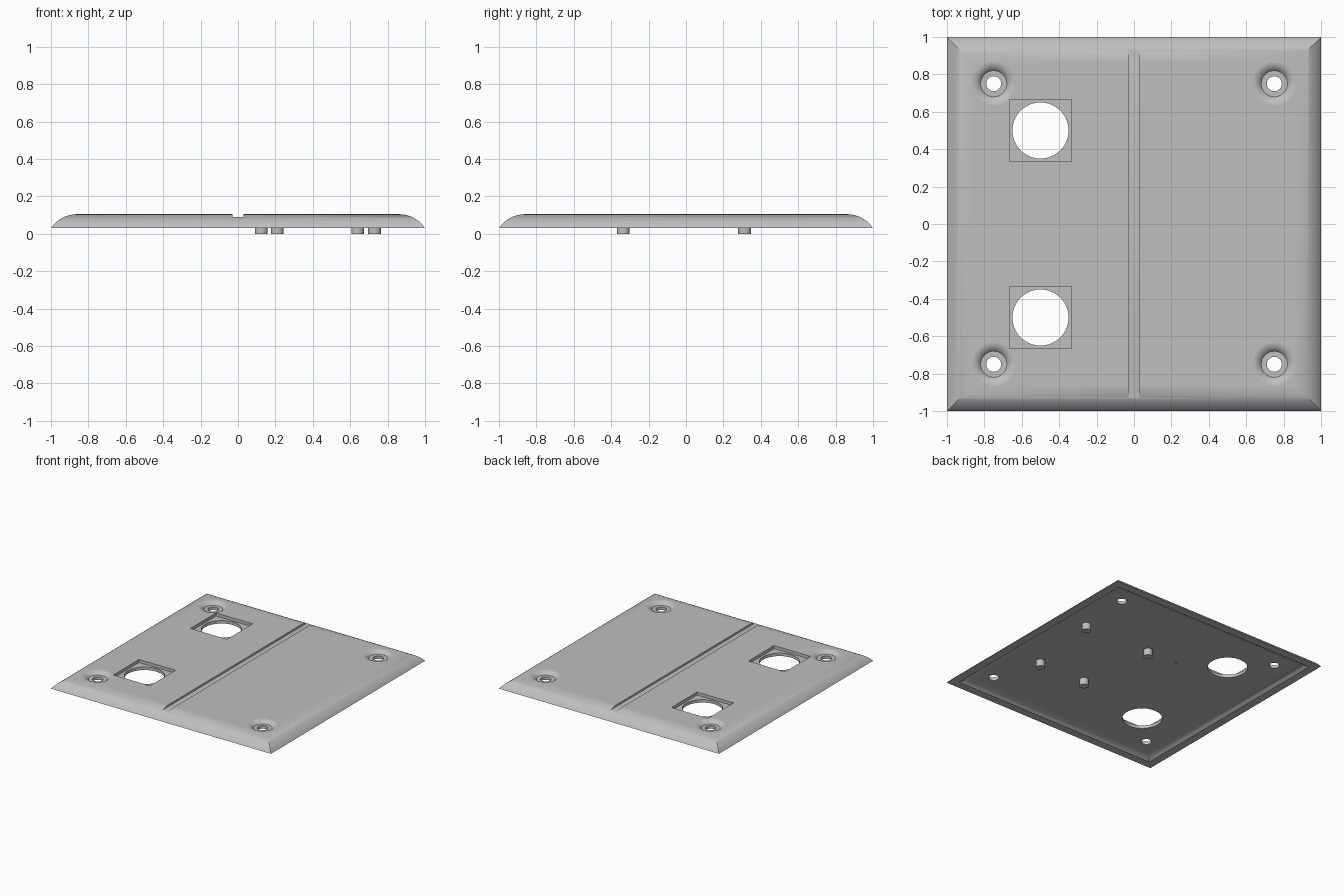
import bpy, bmesh
from math import sin, cos, pi, asin

cube = bpy.data.objects.get("Cube")
if cube:
    bpy.data.objects.remove(cube, do_unlink=True)

grey = bpy.data.materials.new("plain grey")
grey.use_nodes = True
colour = (0.52, 0.52, 0.52, 1)
grey.diffuse_color = colour
grey.node_tree.nodes["Principled BSDF"].inputs["Base Color"].default_value = colour

TOP, RIM, CEILING = 0.105, 0.03, 0.056


def add_object(name, bm):
    bmesh.ops.recalc_face_normals(bm, faces=bm.faces)
    mesh = bpy.data.meshes.new(name)
    bm.to_mesh(mesh)
    bm.free()
    mesh.materials.append(grey)
    obj = bpy.data.objects.new(name, mesh)
    bpy.context.collection.objects.link(obj)
    return obj


def loft(name, rings):
    """Skin a stack of closed rings and cap both ends."""
    bm = bmesh.new()
    loops = [[bm.verts.new(p) for p in ring] for ring in rings]
    n = len(loops[0])
    for a, b in zip(loops, loops[1:]):
        for i in range(n):
            j = (i + 1) % n
            bm.faces.new((a[i], a[j], b[j], b[i]))
    bm.faces.new(loops[0])
    bm.faces.new(loops[-1])
    return add_object(name, bm)


def square(d, z):
    return [(-d, -d, z), (d, -d, z), (d, d, z), (-d, d, z)]


def circle(x, y, r, z, n=48):
    return [(x + r * cos(2 * pi * i / n), y + r * sin(2 * pi * i / n), z) for i in range(n)]


def revolve(name, x, y, profile, n=48):
    return loft(name, [circle(x, y, r, z, n) for r, z in profile])


def box(name, x, y, wx, wy, z0, z1):
    return loft(name, [[(x + sx * wx, y + sy * wy, z) for sx, sy in
                        ((-1, -1), (1, -1), (1, 1), (-1, 1))] for z in (z0, z1)])


def select_only(obj):
    bpy.ops.object.select_all(action='DESELECT')
    obj.select_set(True)
    bpy.context.view_layer.objects.active = obj


def cut(target, cutter):
    mod = target.modifiers.new("cut", 'BOOLEAN')
    mod.operation, mod.solver, mod.object = 'DIFFERENCE', 'EXACT', cutter
    select_only(target)
    bpy.ops.object.modifier_apply(modifier=mod.name)
    bpy.data.objects.remove(cutter, do_unlink=True)


# Hollow cover plate: mitred rounded edge outside, parallel curve inside
R, FLAT, STEPS = 0.168, 0.86, 12
centre_z = TOP - R
end_outer = asin(0.14 / R)
r_in = CEILING - centre_z
end_inner = pi / 2 - asin((RIM - centre_z) / r_in)
rings = []
for k in range(STEPS + 1):
    a = end_outer * k / STEPS
    rings.append(square(FLAT + R * sin(a), centre_z + R * cos(a)))
for k in range(STEPS, -1, -1):
    a = end_inner * k / STEPS
    rings.append(square(FLAT + r_in * sin(a), centre_z + r_in * cos(a)))
plate = loft("cover_plate", rings)

# Groove down the middle
cut(plate, box("groove_cutter", 0, 0, 0.029, 1.2, 0.09, 0.3))

# Square recesses with round openings
for y in (-0.5, 0.5):
    cut(plate, box("recess_cutter", -0.5, y, 0.166, 0.166, 0.08, 0.3))
    cut(plate, revolve("opening_cutter", -0.5, y, [(0.15, -0.1), (0.15, 0.3)], 64))

# Screw holes with softly rounded dishes
FR = 0.0625
dish = [(0.04, -0.1), (0.04, 0.08)]
for k in range(8, 0, -1):
    a = asin(0.8) * k / 8
    dish.append((0.12 - FR * sin(a), TOP - FR + FR * cos(a)))
dish += [(0.12, TOP + 0.0005), (0.12, 0.3)]
for x in (-0.75, 0.75):
    for y in (-0.75, 0.75):
        cut(plate, revolve("screw_cutter", x, y, dish))

select_only(plate)
bpy.ops.object.shade_smooth_by_angle(angle=pi / 6)
weighted = plate.modifiers.new("even_shading", 'WEIGHTED_NORMAL')
weighted.keep_sharp = True

# Mounting pegs and a small pin underneath
pegs = [(0.64, -0.335), (0.21, -0.335), (0.73, 0.313), (0.125, 0.313)]
for i, (x, y) in enumerate(pegs):
    peg = revolve(f"mounting_peg_{i + 1}", x, y, [(0.034, 0), (0.034, CEILING + 0.01)], 32)
    select_only(peg)
    bpy.ops.object.shade_smooth_by_angle(angle=pi / 6)
revolve("small_pin", -0.156, 0.311, [(0.01, CEILING - 0.006), (0.01, CEILING + 0.01)], 16)
